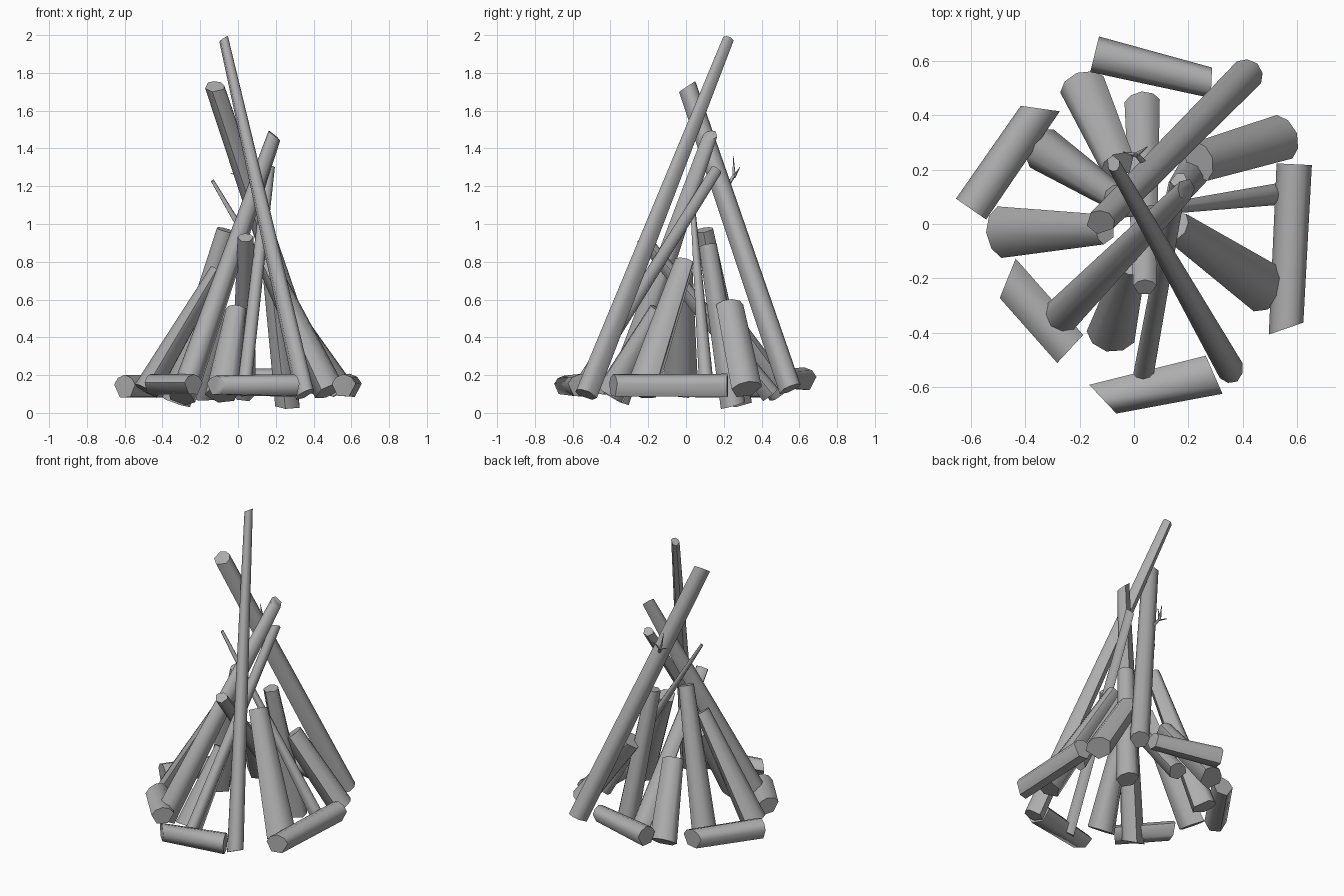
import bpy, bmesh, math
from mathutils import Vector

cube = bpy.data.objects.get("Cube")
if cube:
    bpy.data.objects.remove(cube, do_unlink=True)

wood = bpy.data.materials.new("grey_wood")
wood.use_nodes = True
grey = (0.42, 0.42, 0.42, 1)
wood.diffuse_color = grey
wood.node_tree.nodes["Principled BSDF"].inputs["Base Color"].default_value = grey

# Split log section: rounded bark side (+v) and a blunt wedge on the inner side
SECTION = [(-0.5, 0.04), (-0.32, 0.3), (0, 0.42), (0.32, 0.3),
           (0.5, 0.04), (0.27, -0.45), (-0.22, -0.48)]


def log(name, a, b, wa, wb, depth=0.9, skew_a=0.0, skew_b=0.0):
    """Tapered split log from a to b; skew slants the cut ends."""
    a, b = Vector(a), Vector(b)
    axis = (b - a).normalized()
    side = axis.cross(Vector((0, 0, 1))).normalized()
    out = side.cross(axis).normalized()
    bm = bmesh.new()
    rings = []
    for p, w, skew in ((a, wa, skew_a), (b, wb, skew_b)):
        rings.append([bm.verts.new(p + side * u * w + out * v * w * depth
                                   + axis * skew * u * w) for u, v in SECTION])
    n = len(SECTION)
    for i in range(n):
        j = (i + 1) % n
        bm.faces.new((rings[0][i], rings[0][j], rings[1][j], rings[1][i]))
    for r in rings:
        bm.faces.new(r)
    bmesh.ops.recalc_face_normals(bm, faces=bm.faces)
    mesh = bpy.data.meshes.new(name)
    bm.to_mesh(mesh)
    bm.free()
    mesh.materials.append(wood)
    obj = bpy.data.objects.new(name, mesh)
    bpy.context.collection.objects.link(obj)
    bpy.ops.object.select_all(action='DESELECT')
    obj.select_set(True)
    bpy.context.view_layer.objects.active = obj
    bpy.ops.object.shade_smooth_by_angle(angle=math.radians(65))


# Logs lying in a ring on the ground
log("ground_log_back", (-.145, .625, .185), (.285, .52, .185), .135, .11, 1, 0, .2)
log("ground_log_left", (.59, .22, .15), (.56, -.385, .15), .13, .125, 1.05, 0, .4)
log("ground_log_front", (-.115, -.645, .15), (.295, -.555, .15), .125, .15, .9, .6, .2)
log("ground_log_front_right", (-.465, -.2, .155), (-.235, -.46, .155), .14, .14, .85, .5, .1)
log("ground_log_back_right", (-.6, .055, .145), (-.345, .425, .145), .135, .13, 1, 0, .5)

# Tall poles crossing near the top
log("tall_pole_front", (.355, -.535, .1), (-.075, .22, 1.98), .1, .05, 1.35, .2, .4)
log("tall_pole_back", (.42, .555, .13), (-.12, .01, 1.73), .12, .1, 1.1, .1, .4)
log("tall_pole_right", (-.3, -.37, .08), (.19, .125, 1.47), .14, .075, 1.1, .2, -.6)
log("thin_pole_front", (.03, -.58, .11), (.165, .16, 1.29), .075, .06, 1.1, .2, .4)
log("thin_pole_left", (.53, .11, .11), (-.135, .025, 1.23), .08, .018, 1.1, .2, .3)

# Shorter split logs leaning inward
log("split_log_right", (-.49, -.03, .12), (-.11, -.02, .76), .19, .11, .8, .1)
log("split_log_back_right", (-.335, .275, .06), (-.07, .1, .97), .165, .1, 1, .1)
log("split_log_back_left", (.55, .32, .13), (.245, .23, .57), .17, .15, .9, .1)
log("split_log_back", (.03, .45, .1), (.04, -.23, .93), .13, .085, .9, .1)
log("split_log_back_wide", (-.19, .51, .11), (-.06, .22, .52), .17, .13, .9, -.1)
log("split_log_front_left", (.49, -.24, .12), (.155, -.01, .8), .19, .12, .9, 0)
log("split_log_front", (-.085, -.41, .1), (-.01, -.15, .55), .18, .11, .95, .1)
log("inner_log", (.265, .255, .04), (.165, .12, .89), .14, .1, 1, .2)

# Forked twig on the back pole
log("twig_stem", (.06, .2, 1.17), (.01, .255, 1.26), .025, .018)
log("twig_tip_upper", (.01, .255, 1.25), (-.01, .25, 1.36), .018, .003)
log("twig_tip_side", (.01, .255, 1.25), (.05, .285, 1.3), .018, .003)
log("twig_tip_low", (.01, .255, 1.25), (-.04, .265, 1.27), .015, .003)
